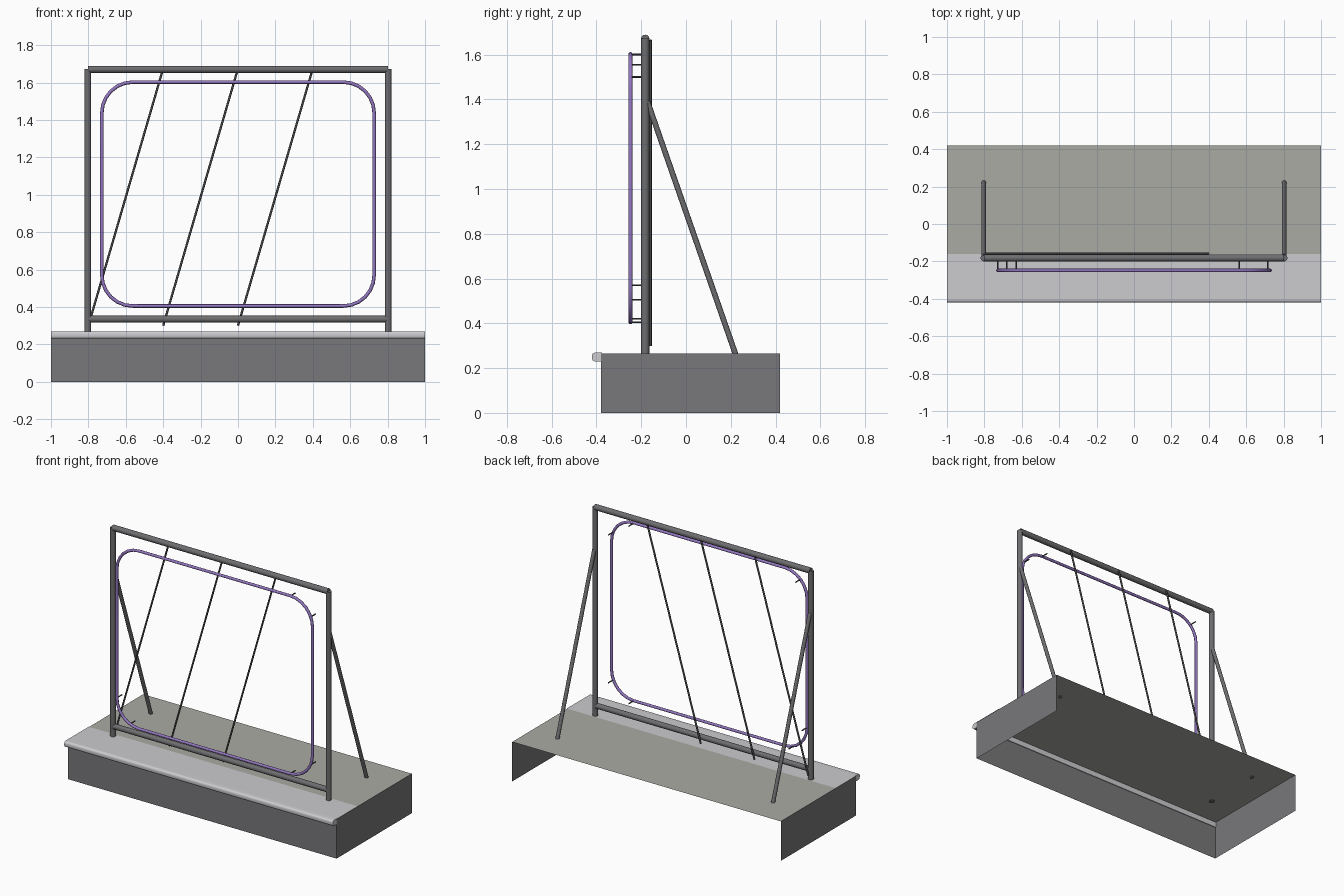
import bpy, bmesh, math
from mathutils import Vector

if "Cube" in bpy.data.objects:
    bpy.data.objects.remove(bpy.data.objects["Cube"])


def material(name, srgb):
    m = bpy.data.materials.new(name)
    lin = [c / 12.92 if c <= 0.04045 else ((c + 0.055) / 1.055) ** 2.4 for c in srgb]
    m.diffuse_color = (*lin, 1)
    m.use_nodes = True
    m.node_tree.nodes["Principled BSDF"].inputs["Base Color"].default_value = m.diffuse_color
    return m


WALL = material("wall grey", (0.47, 0.47, 0.48))
DECK = material("deck warm grey", (0.67, 0.67, 0.645))
TRIM = material("light trim", (0.80, 0.80, 0.815))
FRAME = material("frame grey", (0.43, 0.43, 0.44))
ROD = material("dark rod", (0.30, 0.30, 0.30))
NEON = material("purple tube", (0.58, 0.47, 0.76))


def add(name, bm, mat, smooth=False):
    me = bpy.data.meshes.new(name)
    bm.to_mesh(me)
    bm.free()
    ob = bpy.data.objects.new(name, me)
    bpy.context.collection.objects.link(ob)
    me.materials.append(mat)
    if smooth:
        bpy.ops.object.select_all(action='DESELECT')
        ob.select_set(True)
        bpy.context.view_layer.objects.active = ob
        bpy.ops.object.shade_smooth_by_angle(angle=math.radians(50))
    return ob


def bar(name, a, b, r, mat, sides=12):
    a, b = Vector(a), Vector(b)
    bm = bmesh.new()
    bmesh.ops.create_cone(bm, cap_ends=True, segments=sides, radius1=r, radius2=r,
                          depth=(b - a).length)
    bm.transform(Vector.to_track_quat(b - a, 'Z', 'Y').to_matrix().to_4x4())
    bmesh.ops.translate(bm, vec=(a + b) / 2, verts=bm.verts)
    return add(name, bm, mat, True)


def sheet(name, faces, mat):
    bm = bmesh.new()
    for f in faces:
        bm.faces.new([bm.verts.new(p) for p in f])
    bmesh.ops.remove_doubles(bm, verts=bm.verts, dist=1e-5)
    return add(name, bm, mat)


# Hollow platform: open at the bottom and the back
F, B, H = -0.38, 0.42, 0.266
sheet("platform_walls", [
    [(-1, F, 0), (1, F, 0), (1, F, H), (-1, F, H)],
    [(1, F, 0), (1, B, 0), (1, B, H), (1, F, H)],
    [(-1, B, 0), (-1, F, 0), (-1, F, H), (-1, B, H)]], WALL)
sheet("platform_deck", [[(-1, F, H), (1, F, H), (1, B, H), (-1, B, H)]], DECK)

# Light front strip and its rounded nosing
S = H + 0.003
sheet("front_strip", [[(-1, -0.40, S), (1, -0.40, S), (1, -0.16, S), (-1, -0.16, S)]], TRIM)
profile = [(-0.375, 0.23), (-0.375, S)]
r = 0.014
for cz, a0 in ((S - r, 90), (0.23 + r, 180)):
    for i in range(5):
        t = math.radians(a0 + i * 22.5)
        profile.append((-0.42 + r + r * math.cos(t), cz + r * math.sin(t)))
bm = bmesh.new()
end = bm.faces.new([bm.verts.new((-1, y, z)) for y, z in profile])
ext = bmesh.ops.extrude_face_region(bm, geom=[end], use_keep_orig=True)
bmesh.ops.translate(bm, vec=(2, 0, 0),
                    verts=[v for v in ext['geom'] if isinstance(v, bmesh.types.BMVert)])
bmesh.ops.recalc_face_normals(bm, faces=bm.faces)
add("nosing", bm, TRIM, True)

# Tubular frame with rear braces
Y = -0.182
for side, x in (("left", -0.803), ("right", 0.803)):
    bar(f"{side}_post", (x, Y, 0.26), (x, Y, 1.672), 0.018, FRAME)
    bar(f"{side}_brace", (x, Y + 0.01, 1.39), (x, 0.222, 0.26), 0.0125, FRAME)
bar("top_rail", (-0.803, Y, 1.67), (0.803, Y, 1.67), 0.019, FRAME)
bar("bottom_rail", (-0.803, Y, 0.335), (0.803, Y, 0.335), 0.018, FRAME)

# Slanted rods behind the frame
for i in range(3):
    x = -0.8 + 0.4 * i
    bar(f"slanted_rod_{i + 1}", (x, -0.158, 0.30), (x + 0.397, -0.158, 1.665), 0.006, ROD, 8)

# Rounded rectangular tube loop
RY, CX, R = -0.248, 0.563, 0.165
ZT, ZB = 1.437, 0.57
points = []
for cx, cz, a0 in ((CX, ZT, 0), (-CX, ZT, 90), (-CX, ZB, 180), (CX, ZB, 270)):
    for i in range(7):
        t = math.radians(a0 + 15 * i)
        points.append((cx + R * math.cos(t), RY, cz + R * math.sin(t)))
curve = bpy.data.curves.new("tube_loop", 'CURVE')
curve.dimensions = '3D'
curve.bevel_depth = 0.0095
curve.bevel_resolution = 2
spline = curve.splines.new('POLY')
spline.points.add(len(points) - 1)
for p, co in zip(spline.points, points):
    p.co = (*co, 1)
spline.use_cyclic_u = True
curve.materials.append(NEON)
loop = bpy.data.objects.new("tube_loop", curve)
bpy.context.collection.objects.link(loop)
bpy.ops.object.select_all(action='DESELECT')
loop.select_set(True)
bpy.context.view_layer.objects.active = loop
bpy.ops.object.convert(target='MESH')
bpy.ops.object.shade_smooth_by_angle(angle=math.radians(50))

# Short standoff pegs behind the loop corners
pegs = [(0.563, 1.60), (0.715, 1.50), (-0.68, 1.555), (-0.728, 0.57),
        (-0.63, 0.42), (0.715, 0.505), (0.563, 0.405)]
for i, (x, z) in enumerate(pegs):
    bar(f"standoff_peg_{i + 1}", (x, RY, z), (x, -0.195, z), 0.004, ROD, 8)
